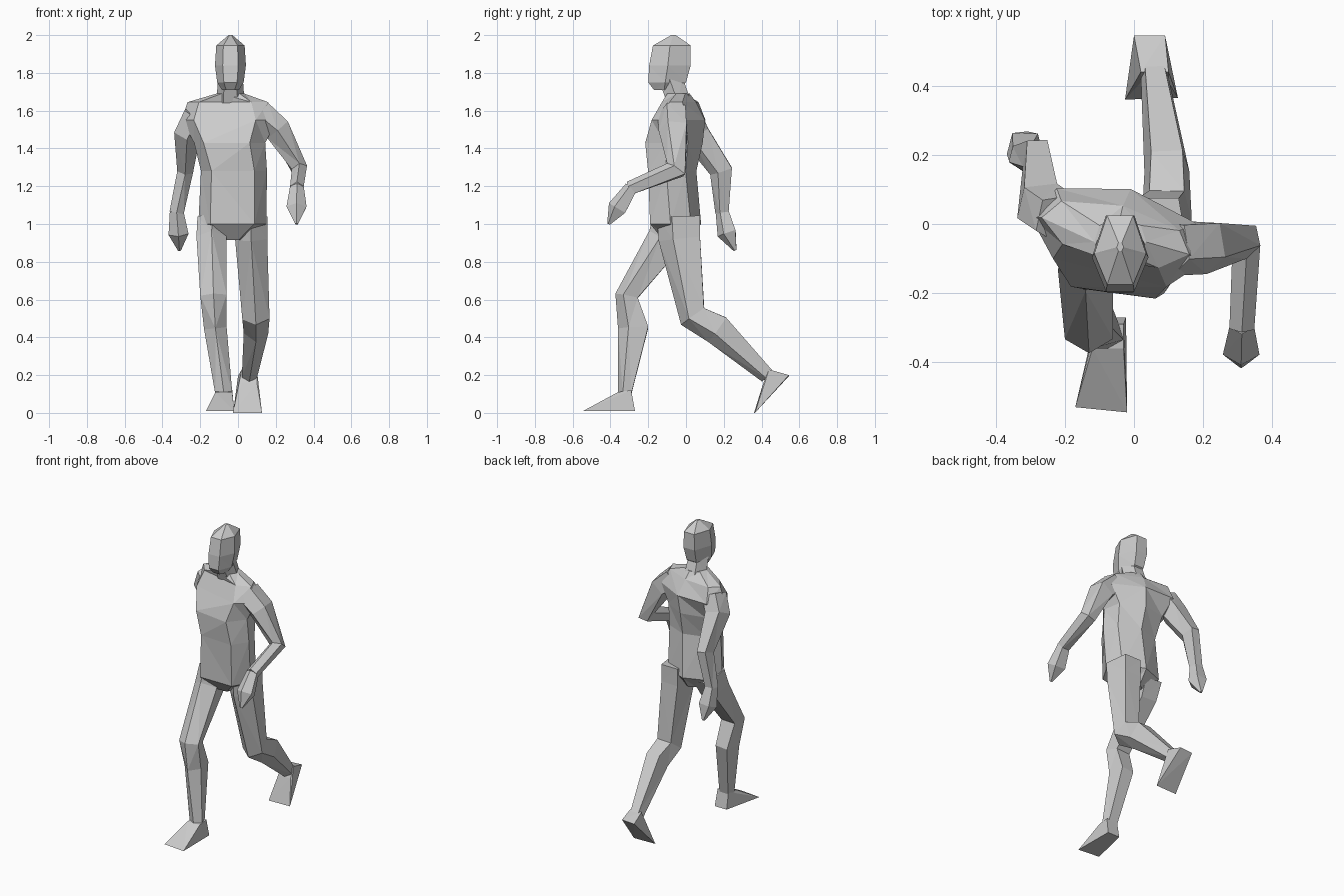
import bpy, bmesh
from math import radians
from mathutils import Vector, Matrix

if "Cube" in bpy.data.objects:
    bpy.data.objects.remove(bpy.data.objects["Cube"], do_unlink=True)

grey = bpy.data.materials.new("plain grey")
grey.use_nodes = True
grey.diffuse_color = (0.6, 0.6, 0.6, 1)
grey.node_tree.nodes["Principled BSDF"].inputs["Base Color"].default_value = grey.diffuse_color

# Cross-sections, front is -y
TORSO = [(-.65, -1), (.65, -1), (1, -.2), (.8, .6), (0, 1), (-.8, .6), (-1, -.2)]
LIMB = [(0, -1), (1, -.3), (.7, 1), (-.7, 1), (-1, -.3)]
HEAD = [(-.5, -1), (.5, -1), (1, -.1), (.5, 1), (-.5, 1), (-1, -.1)]


def finish(name, bm):
    bmesh.ops.recalc_face_normals(bm, faces=bm.faces)
    mesh = bpy.data.meshes.new(name)
    bm.to_mesh(mesh)
    bm.free()
    mesh.materials.append(grey)
    obj = bpy.data.objects.new(name, mesh)
    bpy.context.collection.objects.link(obj)
    return obj


def loft(name, section, rings, follow=True):
    """Skin a section along rings of (x, y, z, half width, half depth, yaw)."""
    bm = bmesh.new()
    centres = [Vector(r[:3]) for r in rings]
    loops = []
    for i, ring in enumerate(rings):
        up = Vector((0, 0, 1))
        if follow:
            before = centres[i] - centres[max(i - 1, 0)]
            after = centres[min(i + 1, len(rings) - 1)] - centres[i]
            up = -(before.normalized() + after.normalized()).normalized()
        side = Vector((1, 0, 0))
        side = (side - up * side.dot(up)).normalized()
        back = up.cross(side)
        turn = Matrix.Rotation(radians(ring[5] if len(ring) > 5 else 0), 3, up)
        loops.append([bm.verts.new(centres[i] + turn @ (side * u * ring[3] + back * v * ring[4]))
                      for u, v in section])
    n = len(section)
    for a, b in zip(loops, loops[1:]):
        for k in range(n):
            bm.faces.new((a[k], a[(k + 1) % n], b[(k + 1) % n], b[k]))
    bm.faces.new(loops[0])
    bm.faces.new(loops[-1])
    # Facet the skin into triangles
    bmesh.ops.triangulate(bm, faces=bm.faces)
    return finish(name, bm)


def hull(name, points):
    bm = bmesh.new()
    for p in points:
        bm.verts.new(p)
    bmesh.ops.convex_hull(bm, input=bm.verts)
    return finish(name, bm)


# Twisted torso, from crotch to neck base
loft("torso", TORSO, [
    (-.03, -.05, .915, .05, .07, 0),
    (-.03, -.055, 1, .18, .135, 0),
    (-.02, -.07, 1.28, .175, .125, -3),
    (-.04, -.055, 1.43, .19, .145, -8),
    (-.04, -.02, 1.55, .26, .125, -14),
    (-.05, -.02, 1.645, .22, .075, -14),
    (-.04, -.04, 1.69, .075, .06, 0)], follow=False)

# Neck and head
loft("neck", HEAD, [
    (-.04, -.035, 1.64, .075, .065),
    (-.04, -.085, 1.78, .065, .065)], follow=False)
loft("head", HEAD, [
    (-.04, -.11, 1.71, .045, .06),
    (-.04, -.1, 1.75, .07, .1),
    (-.04, -.085, 1.84, .082, .11),
    (-.04, -.075, 1.945, .075, .1),
    (-.04, -.066, 2, .01, .012)], follow=False)

# Striding legs
loft("right_leg", LIMB, [
    (-.13, -.07, 1.02, .085, .11),
    (-.14, -.11, .92, .08, .095),
    (-.13, -.315, .62, .07, .06),
    (-.12, -.28, .45, .06, .08),
    (-.075, -.325, .1, .045, .035)])
loft("left_leg", LIMB, [
    (.07, -.04, 1.04, .085, .115),
    (.07, -.035, .92, .085, .11),
    (.095, .035, .51, .072, .075),
    (.095, .165, .44, .065, .08),
    (.06, .43, .195, .04, .04)])

# Wedge feet
hull("right_foot", [
    (-.17, -.53, .01), (-.02, -.545, .01), (-.11, -.27, .01), (-.023, -.27, .01),
    (-.12, -.36, .11), (-.03, -.36, .11), (-.11, -.29, .12), (-.03, -.29, .12)])
hull("left_foot", [
    (-.026, .36, 0), (.127, .365, 0), (0, .545, .195), (.09, .545, .2),
    (.02, .41, .16), (.1, .41, .16), (.02, .44, .23), (.1, .44, .23)])

# Swinging arms
loft("right_arm", LIMB, [
    (-.22, .01, 1.58, .07, .07),
    (-.27, .045, 1.48, .07, .075),
    (-.28, .185, 1.28, .042, .06),
    (-.325, .19, 1.06, .038, .035)])
loft("left_arm", LIMB, [
    (.11, -.075, 1.58, .08, .075),
    (.21, -.07, 1.5, .07, .075),
    (.325, -.055, 1.29, .042, .055),
    (.312, -.3, 1.19, .036, .036)])

# Pointed hands
for name, wrist, palm, tip in (
        ("right_hand", (-.325, .19, 1.07), (-.315, .215, .95), (-.31, .26, .86)),
        ("left_hand", (.312, -.29, 1.195), (.31, -.365, 1.085), (.31, -.41, 1))):
    loft(name, LIMB, [(*wrist, .036, .034), (*palm, .053, .05), (*tip, .008, .008)])
